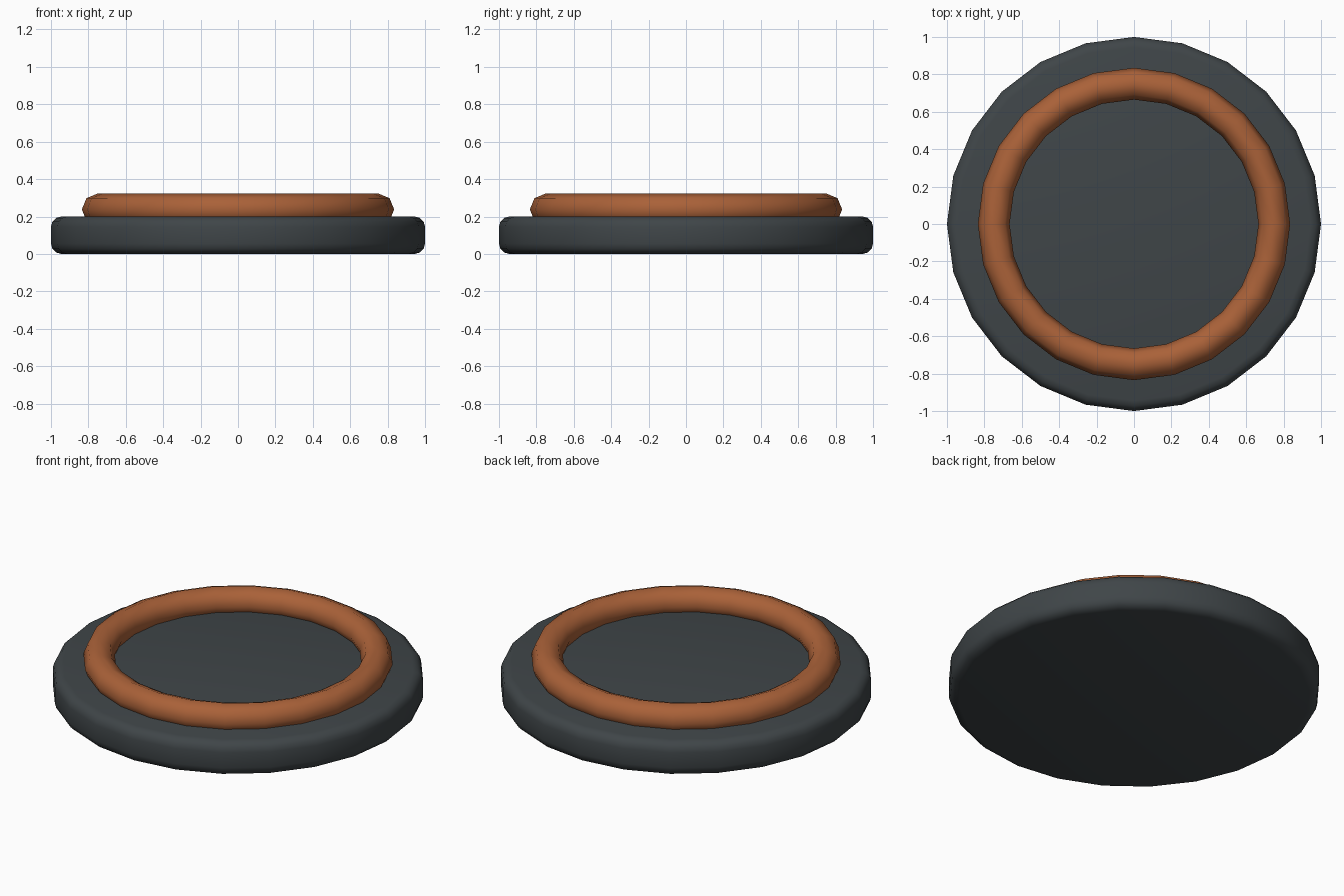
import bpy

if "Cube" in bpy.data.objects:
    bpy.data.objects.remove(bpy.data.objects["Cube"])


def finish(name, color):
    obj = bpy.context.object
    obj.name = name
    mat = bpy.data.materials.new(name + "_material")
    mat.diffuse_color = color
    mat.use_nodes = True
    mat.node_tree.nodes["Principled BSDF"].inputs["Base Color"].default_value = mat.diffuse_color
    obj.data.materials.append(mat)
    return obj


# Round base plate with softened rims
bpy.ops.mesh.primitive_cylinder_add(vertices=24, radius=1, depth=0.2, location=(0, 0, 0.1))
base = finish("base_disc", (0.05, 0.06, 0.065, 1))
bevel = base.modifiers.new("rim_bevel", 'BEVEL')
bevel.width = 0.055
bevel.segments = 3
bevel.limit_method = 'ANGLE'
bevel.angle_limit = 1.0
bpy.ops.object.modifier_apply(modifier=bevel.name)
bpy.ops.object.shade_smooth_by_angle(angle=0.7)

# Raised ring, sunk partly into the plate
bpy.ops.mesh.primitive_torus_add(major_segments=24, minor_segments=8,
                                 major_radius=0.75, minor_radius=0.085,
                                 location=(0, 0, 0.238))
finish("raised_ring", (0.4, 0.12, 0.04, 1))
bpy.ops.object.shade_smooth()
